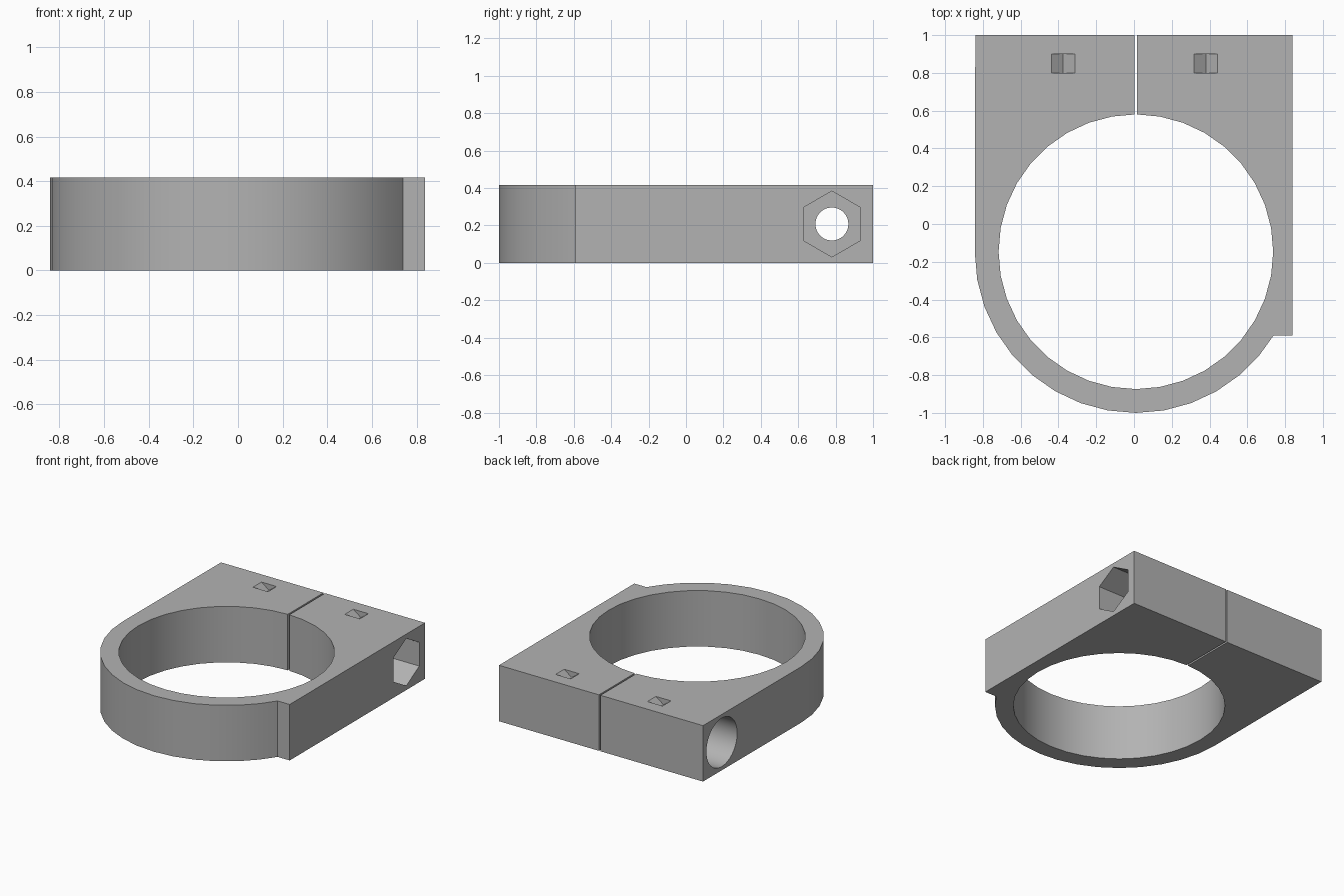
import bpy, bmesh, math
from mathutils import Matrix

if "Cube" in bpy.data.objects:
    bpy.data.objects.remove(bpy.data.objects["Cube"])

H = 0.416                      # body thickness
CX, CY = 0.01, -0.147          # bore centre
R_IN, R_OUT = 0.727, 0.853
LEFT, RIGHT = -0.84, 0.838
BOLT_Y, BOLT_Z = 0.78, H / 2

grey = bpy.data.materials.new("grey plastic")
grey.diffuse_color = (0.45, 0.45, 0.45, 1)
grey.use_nodes = True
grey.node_tree.nodes["Principled BSDF"].inputs["Base Color"].default_value = grey.diffuse_color


def finish(name, bm):
    bmesh.ops.recalc_face_normals(bm, faces=bm.faces[:])
    mesh = bpy.data.meshes.new(name)
    bm.to_mesh(mesh)
    bm.free()
    mesh.materials.append(grey)
    ob = bpy.data.objects.new(name, mesh)
    bpy.context.collection.objects.link(ob)
    return ob


def extrude_profile(name, pts, direction):
    bm = bmesh.new()
    face = bm.faces.new([bm.verts.new(p) for p in pts])
    new = bmesh.ops.extrude_face_region(bm, geom=[face])["geom"]
    bmesh.ops.translate(bm, vec=direction,
                        verts=[v for v in new if isinstance(v, bmesh.types.BMVert)])
    return finish(name, bm)


def x_cylinder(name, sides, radius, x0, x1):
    """Prism along x on the bolt axis, with corners pointing along y."""
    bm = bmesh.new()
    bmesh.ops.create_cone(bm, cap_ends=True, segments=sides, radius1=radius,
                          radius2=radius, depth=x1 - x0)
    if sides == 6:
        bmesh.ops.rotate(bm, verts=bm.verts, matrix=Matrix.Rotation(math.pi / 6, 3, 'Z'))
    bmesh.ops.rotate(bm, verts=bm.verts, matrix=Matrix.Rotation(math.pi / 2, 3, 'Y'))
    bmesh.ops.translate(bm, verts=bm.verts, vec=((x0 + x1) / 2, BOLT_Y, BOLT_Z))
    return finish(name, bm)


def polar(r, deg):
    a = math.radians(deg)
    return (CX + r * math.cos(a), CY + r * math.sin(a), 0)


# Clamp outline: split block, round front, step at the right
S0, S1 = 0.003, 0.016          # narrow slit edges
inner_y = CY + R_IN
pts = [(S0, inner_y, 0), (S0, 1, 0), (LEFT, 1, 0)]
pts += [polar(R_OUT, d) for d in range(180, 321, 10)]
pts += [polar(R_OUT, 328.7), (RIGHT, -0.59, 0), (RIGHT, 1, 0), (S1, 1, 0), (S1, inner_y, 0)]
pts += [polar(R_IN, d) for d in range(80, -261, -10)]
clamp = extrude_profile("clamp_body", pts, (0, 0, H))

# Bolt hole, hex nut pocket, round head pocket
cutters = [
    x_cylinder("bolt_hole_cutter", 48, 0.088, -1, 1),
    x_cylinder("nut_pocket_cutter", 6, 0.176, 0.45, 1),
    x_cylinder("head_pocket_cutter", 48, 0.18, -1, -0.45),
]
# Two small V notches in the top
for x in (-0.375, 0.38):
    w, d, top = 0.062, 0.045, 0.01
    k = w * (d + top) / d
    cutters.append(extrude_profile("notch_cutter",
        [(x - k, 0.8, H + top), (x + k, 0.8, H + top), (x, 0.8, H - d)], (0, 0.1, 0)))

for c in cutters:
    mod = clamp.modifiers.new("cut", 'BOOLEAN')
    mod.operation, mod.solver, mod.object = 'DIFFERENCE', 'EXACT', c
bpy.context.view_layer.objects.active = clamp
clamp.select_set(True)
for m in list(clamp.modifiers):
    bpy.ops.object.modifier_apply(modifier=m.name)
for c in cutters:
    bpy.data.objects.remove(c)

# Smooth curved walls, crisp edges
bpy.ops.object.select_all(action='DESELECT')
clamp.select_set(True)
bpy.ops.object.shade_smooth_by_angle(angle=math.radians(30))
